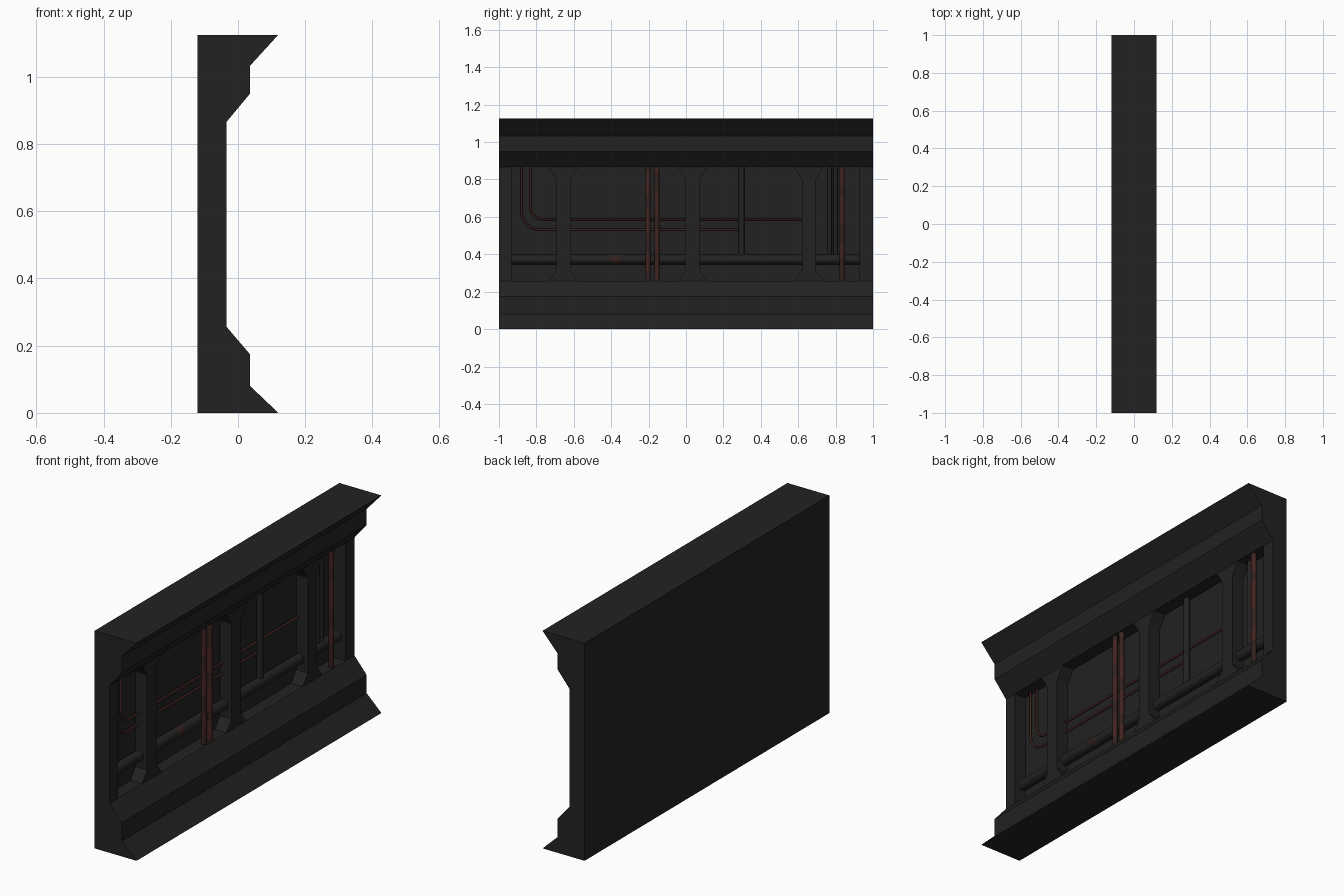
import bpy, bmesh, math
from mathutils import Vector

if "Cube" in bpy.data.objects:
    bpy.data.objects.remove(bpy.data.objects["Cube"])


def material(name, rgb):
    m = bpy.data.materials.new(name)
    m.diffuse_color = (*rgb, 1)
    m.use_nodes = True
    m.node_tree.nodes["Principled BSDF"].inputs["Base Color"].default_value = m.diffuse_color
    return m


DARK = material("dark metal", (0.016, 0.016, 0.016))
RED = material("faded red", (0.055, 0.017, 0.015))
RUST = material("dull red", (0.033, 0.015, 0.014))

Z0, Z1 = 0.256, 0.866      # bay bottom and top
FRONT, BACK = -0.034, -0.10  # post face and recess floor


def finish(bm, name, mats):
    bmesh.ops.recalc_face_normals(bm, faces=bm.faces[:])
    me = bpy.data.meshes.new(name)
    bm.to_mesh(me)
    bm.free()
    for m in mats:
        me.materials.append(m)
    ob = bpy.data.objects.new(name, me)
    bpy.context.collection.objects.link(ob)
    return ob


def prism(name, pts, offset):
    """Extrude a closed 3D outline along offset."""
    bm = bmesh.new()
    f = bm.faces.new([bm.verts.new(p) for p in pts])
    r = bmesh.ops.extrude_face_region(bm, geom=[f])
    bmesh.ops.translate(bm, vec=offset,
                        verts=[v for v in r["geom"] if isinstance(v, bmesh.types.BMVert)])
    bmesh.ops.triangulate(bm, faces=[g for g in bm.faces if len(g.verts) > 4])
    return finish(bm, name, [DARK])


def tube(name, path, r, sides, mats, rule=lambda p: 0):
    """Sweep a circle along a path lying in a plane of constant x."""
    bm = bmesh.new()
    path = [Vector(p) for p in path]
    n, side = len(path), Vector((1, 0, 0))
    rings = []
    for i, p in enumerate(path):
        t = (path[min(i + 1, n - 1)] - path[max(i - 1, 0)]).normalized()
        up = t.cross(side)
        rings.append([bm.verts.new(p + r * (math.cos(a) * side + math.sin(a) * up))
                      for a in (2 * math.pi * k / sides for k in range(sides))])
    for a, b in zip(rings, rings[1:]):
        for k in range(sides):
            j = (k + 1) % sides
            f = bm.faces.new((a[k], a[j], b[j], b[k]))
            f.smooth = True
            f.material_index = rule(f.calc_center_median())
    bm.faces.new(rings[0])
    bm.faces.new(rings[-1])
    return finish(bm, name, mats)


def line(a, b, steps=1):
    a, b = Vector(a), Vector(b)
    return [a.lerp(b, i / steps) for i in range(steps + 1)]


# Wall body: flared base and cornice with a recessed middle
profile = [(-0.12, 0), (0.12, 0), (0.036, 0.08), (0.036, 0.174), (FRONT, Z0), (BACK, Z0),
           (BACK, Z1), (FRONT, Z1), (0.036, 0.95), (0.036, 1.033), (0.12, 1.125), (-0.12, 1.125)]
prism("wall_body", [(x, -1, z) for x, z in profile], (0, 2, 0))

# Plain end posts
for name, a, b in (("end_post_left", -1, -0.932), ("end_post_right", 0.928, 1)):
    prism(name, [(BACK, a, Z0), (BACK, b, Z0), (BACK, b, Z1), (BACK, a, Z1)], (FRONT - BACK, 0, 0))

# Inner posts with flared feet and heads
for i, y in enumerate((-0.655, 0.035, 0.657)):
    w, fl, h = 0.038, 0.08, 0.055
    half = [(fl, Z0), (w, Z0 + h), (w, Z1 - h - 0.01), (fl, Z1)]
    outline = half + [(-d, z) for d, z in reversed(half)]
    prism(f"flared_post_{i}", [(BACK, y + d, z) for d, z in outline], (FRONT - BACK, 0, 0))

# Horizontal main pipe with one worn red spot
tube("main_pipe", line((-0.082, -0.935, 0.373), (-0.082, 0.93, 0.373), 93), 0.027, 16, [DARK, RUST],
     lambda p: int((p.y + 0.375) ** 2 + (p.z - 0.373) ** 2 < 0.032 ** 2 and p.x > -0.082))

# Vertical red pipes with worn bands
for i, y in enumerate((-0.204, -0.155, 0.835)):
    tube(f"red_pipe_{i}", line((-0.052, y, Z0), (-0.052, y, Z1), 24), 0.0135, 12, [RED, RUST],
         lambda p, s=i: int(math.sin(p.z * 31 + s * 2.1) + 0.5 * math.sin(p.z * 67 + s) > 0.25))

# Vertical dark pipes dropping into the main pipe
for i, (y, r) in enumerate(((0.297, 0.016), (0.767, 0.011), (0.798, 0.011))):
    tube(f"dark_pipe_{i}", line((-0.082, y, 0.373), (-0.082, y, Z1)), r, 12, [DARK])

# Thin bent cables
for i, (y, z, r, end) in enumerate(((-0.88, 0.532, 0.1, 0.29), (-0.832, 0.588, 0.065, 0.63))):
    bend = [(-0.088, y + r - r * math.cos(a), z + r - r * math.sin(a))
            for a in (math.pi / 2 * k / 8 for k in range(9))]
    tube(f"cable_{i}", [(-0.088, y, Z1)] + bend + [(-0.088, end, z)], 0.006, 8, [RED])
